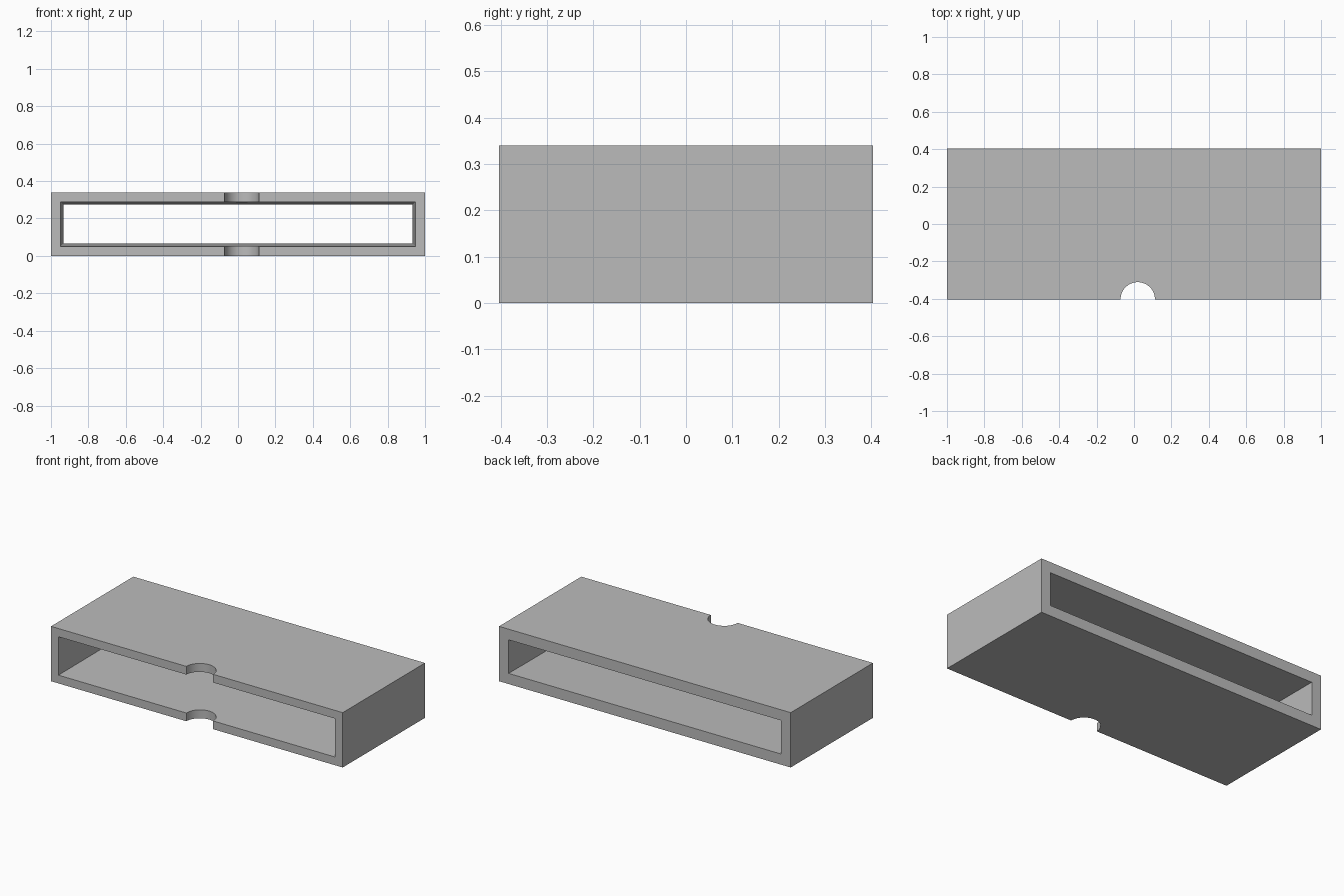
import bpy
import bmesh
from mathutils import Vector

default = bpy.data.objects.get("Cube")
if default:
    bpy.data.objects.remove(default)

WIDTH, DEPTH, HEIGHT = 2.0, 0.806, 0.34
FRONT, BACK = -DEPTH / 2, DEPTH / 2

grey = bpy.data.materials.new("plain grey")
grey.use_nodes = True
colour = (0.5, 0.5, 0.5, 1)
grey.diffuse_color = colour
grey.node_tree.nodes["Principled BSDF"].inputs["Base Color"].default_value = colour


def make_object(name, bm):
    mesh = bpy.data.meshes.new(name)
    bmesh.ops.recalc_face_normals(bm, faces=bm.faces)
    bm.to_mesh(mesh)
    bm.free()
    mesh.materials.append(grey)
    obj = bpy.data.objects.new(name, mesh)
    bpy.context.collection.objects.link(obj)
    return obj


def box(name, size):
    bm = bmesh.new()
    bmesh.ops.create_cube(bm, size=1)
    bmesh.ops.scale(bm, vec=size, verts=bm.verts)
    bmesh.ops.translate(bm, vec=(0, 0, HEIGHT / 2), verts=bm.verts)
    return make_object(name, bm)


def tapered_cutter(name, front_wall, back_wall):
    # Lofted rectangle running past both open ends, narrowing to the back
    over = 0.1
    slope = (back_wall - front_wall) / DEPTH
    bm = bmesh.new()
    bmesh.ops.create_cube(bm, size=2)
    for v in bm.verts:
        y = v.co.y * (BACK + over)
        wall = front_wall + slope * (y - FRONT)
        v.co = Vector((v.co.x * (WIDTH / 2 - wall), y,
                       HEIGHT / 2 + v.co.z * (HEIGHT / 2 - wall)))
    return make_object(name, bm)


def notch_cutter(name, x, radius):
    bm = bmesh.new()
    bmesh.ops.create_cone(bm, cap_ends=True, segments=64, radius1=radius,
                          radius2=radius, depth=1)
    bmesh.ops.translate(bm, vec=(x, FRONT, HEIGHT / 2), verts=bm.verts)
    return make_object(name, bm)


# Open-ended sleeve with a tapered inside and a finger notch through both walls
sleeve = box("sleeve", (WIDTH, DEPTH, HEIGHT))
cutters = [tapered_cutter("inside_cutter", 0.051, 0.066),
           notch_cutter("notch_cutter", 0.02, 0.092)]

bpy.context.view_layer.objects.active = sleeve
for cutter in cutters:
    cutter.hide_render = True
    cut = sleeve.modifiers.new(cutter.name, "BOOLEAN")
    cut.operation = "DIFFERENCE"
    cut.solver = "EXACT"
    cut.object = cutter
    bpy.ops.object.modifier_apply(modifier=cut.name)
    bpy.data.objects.remove(cutter)

# Rounded notch walls, sharp edges elsewhere
bpy.ops.object.select_all(action="DESELECT")
sleeve.select_set(True)
bpy.ops.object.shade_smooth_by_angle()
